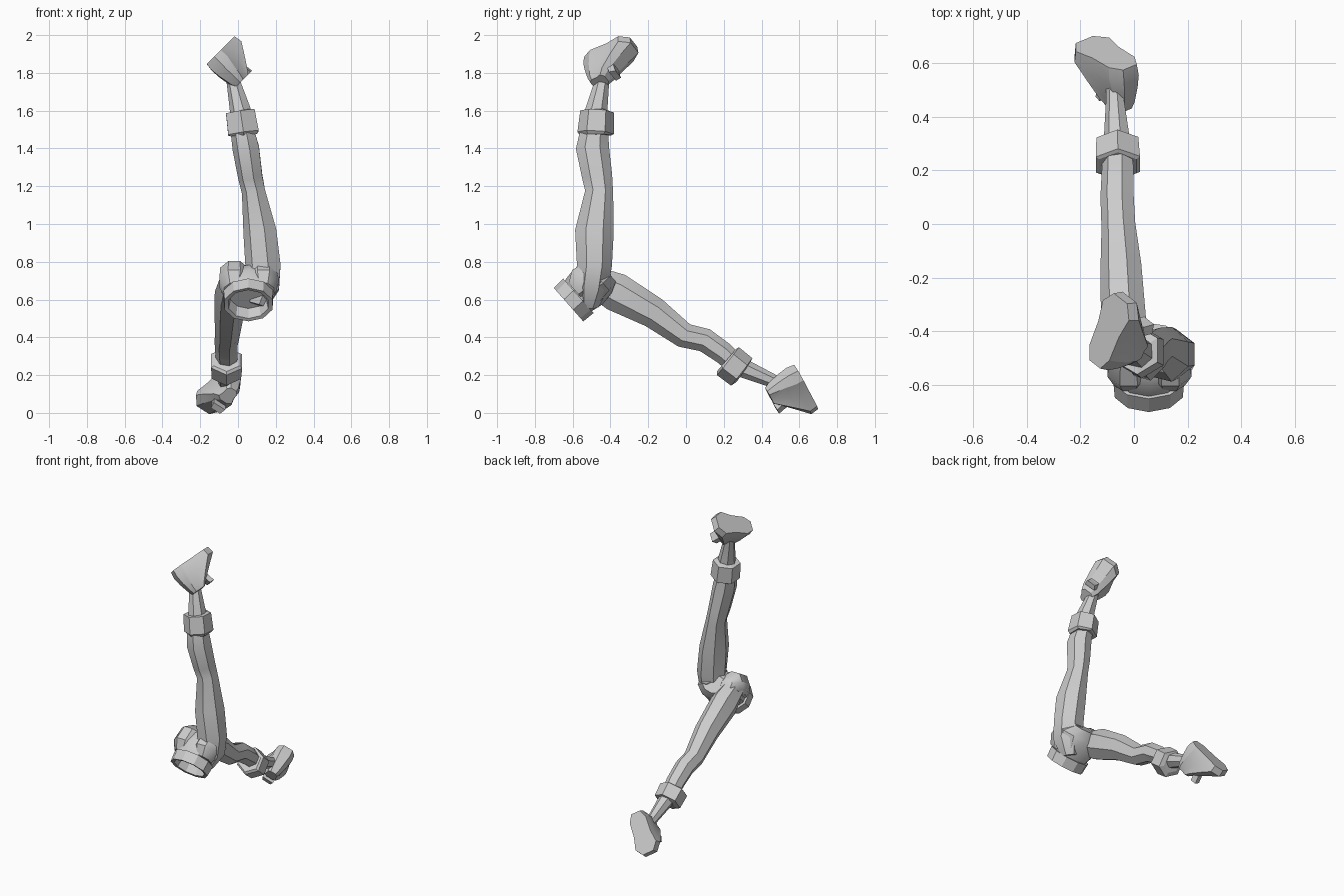
import bpy, bmesh, math
from mathutils import Vector

cube = bpy.data.objects.get("Cube")
if cube:
    bpy.data.objects.remove(cube, do_unlink=True)

grey = bpy.data.materials.new("plain_grey")
grey.use_nodes = True
colour = (0.6, 0.6, 0.6, 1)
grey.diffuse_color = colour
grey.node_tree.nodes["Principled BSDF"].inputs["Base Color"].default_value = colour


def loft(name, loops, smooth=0):
    """Skin a list of point loops and cap both ends."""
    bm = bmesh.new()
    rows = [[bm.verts.new(p) for p in loop] for loop in loops]
    n = len(rows[0])
    for a, b in zip(rows, rows[1:]):
        for i in range(n):
            j = (i + 1) % n
            bm.faces.new((a[i], a[j], b[j], b[i]))
    bm.faces.new(rows[0])
    bm.faces.new(rows[-1])
    bmesh.ops.recalc_face_normals(bm, faces=bm.faces)
    mesh = bpy.data.meshes.new(name)
    bm.to_mesh(mesh)
    bm.free()
    mesh.materials.append(grey)
    ob = bpy.data.objects.new(name, mesh)
    bpy.context.collection.objects.link(ob)
    if smooth:
        bpy.ops.object.select_all(action='DESELECT')
        bpy.context.view_layer.objects.active = ob
        ob.select_set(True)
        bpy.ops.object.shade_smooth_by_angle(angle=math.radians(smooth))


def tube(name, rings, sides, axis=None, smooth=0):
    """Loft ellipses (x, y, z, half width, half depth) along a path."""
    centres = [Vector(r[:3]) for r in rings]
    loops = []
    for k, (c, r) in enumerate(zip(centres, rings)):
        t = Vector(axis) if axis else centres[min(k + 1, len(rings) - 1)] - centres[max(k - 1, 0)]
        v = t.cross(Vector((1, 0, 0))).normalized()
        u = v.cross(t).normalized()
        angles = [math.tau * (i + .5) / sides for i in range(sides)]
        loops.append([c + u * r[3] * math.cos(a) + v * r[4] * math.sin(a) for a in angles])
    loft(name, loops, smooth)


# Legs
tube("raised_leg", [
    (.10, -.515, .57, .06, .055), (.13, -.50, .67, .098, .09), (.137, -.485, .78, .098, .095),
    (.12, -.485, .96, .092, .105), (.085, -.460, 1.17, .065, .076),
    (.068, -.470, 1.25, .068, .082), (.045, -.495, 1.40, .074, .09),
    (.025, -.485, 1.50, .065, .075), (.015, -.475, 1.60, .058, .06),
    (-.03, -.44, 1.78, .034, .036), (-.045, -.43, 1.83, .03, .03)], 7, smooth=35)
tube("trailing_leg", [
    (-.025, -.49, .70, .075, .08), (-.035, -.37, .64, .088, .105),
    (-.045, -.17, .53, .08, .085), (-.055, -.01, .41, .066, .068),
    (-.06, .10, .385, .065, .065), (-.058, .20, .315, .062, .06),
    (-.06, .27, .25, .055, .055), (-.07, .47, .165, .034, .036),
    (-.075, .53, .15, .03, .03)], 7, smooth=35)

# Ankle cuffs
tube("raised_cuff", [(.03, -.478, 1.47, .08, .085), (.029, -.478, 1.482, .094, .097),
                     (.012, -.47, 1.595, .088, .09), (.011, -.47, 1.60, .06, .06)], 6)
tube("trailing_cuff", [(-.06, .215, .28, .08, .08), (-.06, .222, .274, .095, .094),
                       (-.062, .295, .217, .09, .092), (-.062, .302, .212, .06, .06)], 6)

# Pelvis with recessed waist opening, and the two seat cheeks
tube("pelvis", [
    (.055, -.575, .62, .10, .09), (.055, -.62, .575, .11, .10),
    (.055, -.622, .573, .133, .118), (.055, -.57, .62, .138, .122),
    (.055, -.57, .62, .122, .108), (.055, -.52, .665, .15, .12),
    (.065, -.46, .71, .16, .10), (.065, -.41, .74, .09, .06)],
    10, axis=(0, .75, .66), smooth=30)
for name, x in (("trailing_cheek", -.02), ("raised_cheek", .135)):
    tube(name, [(x, -.585, .645, .06, .06), (x, -.545, .69, .085, .095),
                (x, -.47, .745, .08, .085), (x, -.42, .76, .04, .04)],
         8, axis=(0, .75, .66), smooth=40)


# Feet: sole outline as (along toe, half width), lofted towards the ankle
half_sole = [(.14, .04), (.09, .078), (.01, .062), (-.09, .06), (-.14, .032)]
outline = half_sole + [(a, -w) for a, w in reversed(half_sole)]
layers = [(0, 1, 1, 0), (.045, 1.04, 1.08, 0), (.10, .78, .95, -.03),
          (.165, .46, .75, -.06), (.195, .32, .55, -.068)]


def foot(side, origin, toe, normal):
    o, d, n = Vector(origin), Vector(toe).normalized(), Vector(normal).normalized()
    w = n.cross(d).normalized()
    n = d.cross(w)
    place = lambda a, b, h: o + d * a + w * b - n * h
    loft(side + "_shoe", [[place(a * sa + shift, b * sb, h) for a, b in outline]
                          for h, sa, sb, shift in layers], 25)
    # Tongue flap standing off the instep
    flap = [[place(a + lean, b, h) for a, b in ((-.01, -.038), (.025, -.03), (.025, .03), (-.01, .038))]
            for h, lean in ((.08, .01), (.15, .01), (.195, .022))]
    loft(side + "_tongue", flap)


foot("raised", (-.098, -.40, 1.915), (.34, .87, .34), (-.7, 0, .7))
foot("trailing", (-.1, .635, .14), (-.61, .37, -.71), (-.05, .87, .49))
